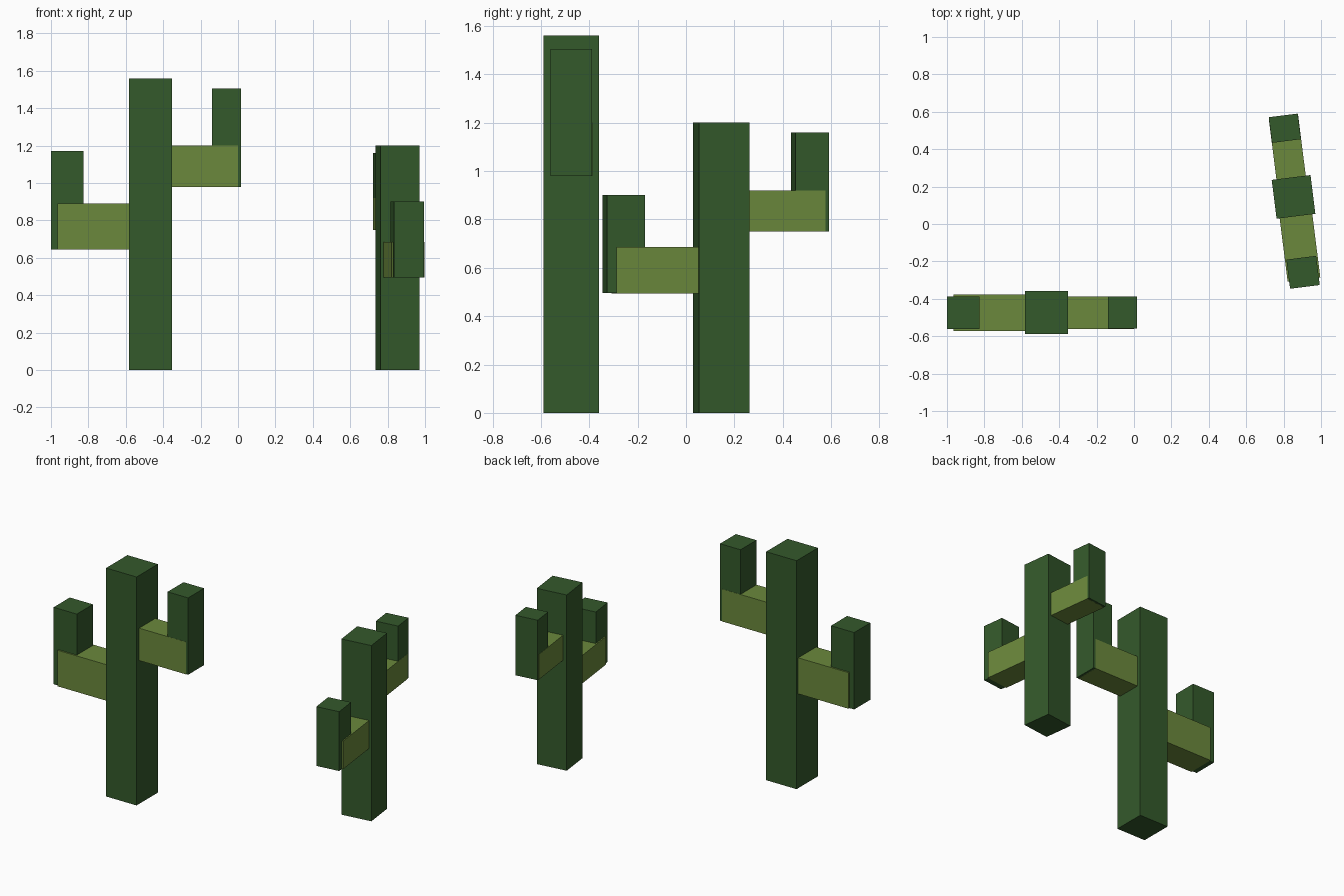
import bpy, bmesh, math
from mathutils import Matrix

if "Cube" in bpy.data.objects:
    bpy.data.objects.remove(bpy.data.objects["Cube"])


def material(name, rgb):
    m = bpy.data.materials.new(name)
    m.diffuse_color = (*rgb, 1.0)
    m.use_nodes = True
    m.node_tree.nodes["Principled BSDF"].inputs["Base Color"].default_value = m.diffuse_color
    return m


DARK = material("dark green", (0.034, 0.1, 0.024))
OLIVE = material("olive green", (0.147, 0.25, 0.045))


def box(name, mat, frame, x, y, z):
    """Box spanning the given (min, max) ranges in a cactus' local frame."""
    spans = (x, y, z)
    size = [b - a for a, b in spans]
    mid = [(a + b) / 2 for a, b in spans]
    bm = bmesh.new()
    bmesh.ops.create_cube(bm, size=1.0,
                          matrix=Matrix.Translation(mid) @ Matrix.Diagonal((*size, 1)))
    mesh = bpy.data.meshes.new(name)
    bm.to_mesh(mesh)
    bm.free()
    mesh.materials.append(mat)
    ob = bpy.data.objects.new(name, mesh)
    ob.matrix_world = frame
    bpy.context.collection.objects.link(ob)


def cactus(name, centre, angle, half, height, arms):
    frame = Matrix.Translation((*centre, 0)) @ Matrix.Rotation(angle, 4, 'Z')
    box(name + "_trunk", DARK, frame, (-half, half), (-half, half), (0, height))
    # each arm: side, branch end, branch half width, branch z range,
    #           upright start, upright end, upright half width, upright top
    for label, s, end, bw, z0, z1, u0, u1, uw, top in arms:
        span = lambda a, b: tuple(sorted((s * a, s * b)))
        box(f"{name}_{label}_branch", OLIVE, frame,
            span(half - 0.01, end), (-bw, bw), (z0 - 0.001, z1))
        box(f"{name}_{label}_upright", DARK, frame,
            span(u0, u1), (-uw, uw), (z0, top))


# Tall cactus, arms along x
cactus("tall_cactus", (-0.469, -0.474), 0, 0.115, 1.56, [
    ("high", 1, 0.469, 0.087, 0.98, 1.20, 0.329, 0.484, 0.086, 1.505),
    ("low", -1, 0.495, 0.097, 0.645, 0.89, 0.356, 0.531, 0.087, 1.17),
])

# Short cactus, arms along y with a slight twist
cactus("short_cactus", (0.853, 0.145), math.radians(97.2), 0.1045, 1.20, [
    ("high", 1, 0.426, 0.079, 0.75, 0.92, 0.301, 0.439, 0.078, 1.16),
    ("low", -1, 0.446, 0.088, 0.495, 0.685, 0.328, 0.485, 0.080, 0.90),
])
